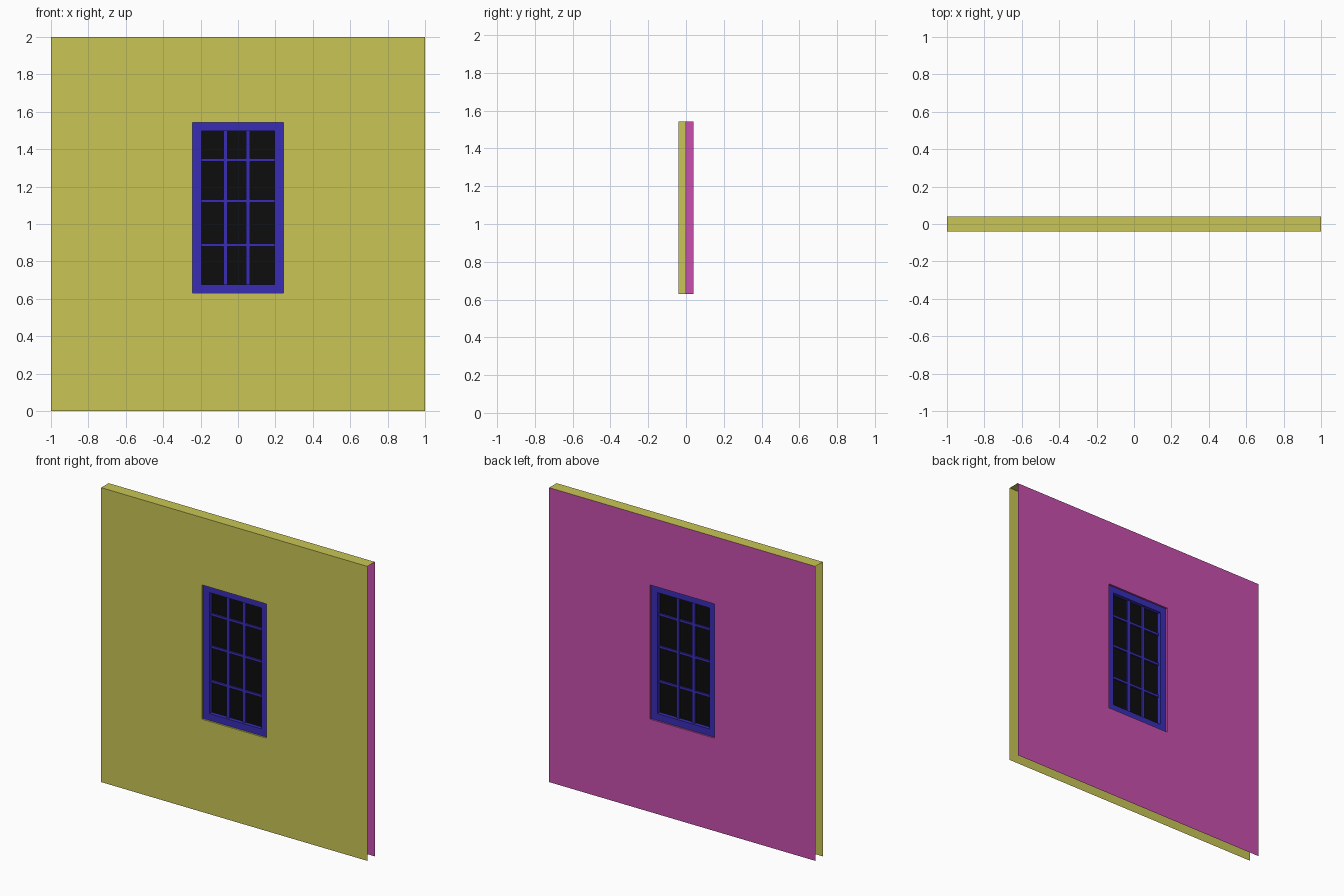
import bpy, bmesh
from mathutils import Matrix

if "Cube" in bpy.data.objects:
    bpy.data.objects.remove(bpy.data.objects["Cube"])

WALL = (-1.0, 1.0, 0.0, 2.0)             # x0, x1, z0, z1
HOLE = (-0.243, 0.242, 0.63, 1.542)
SASH = (-0.195, 0.195, 0.676, 1.498)     # inside edge of the window frame
HALF = 0.04                              # half the wall depth
SPLIT = -0.005                           # where the two wall skins meet in the opening


def material(name, rgb):
    m = bpy.data.materials.new(name)
    m.diffuse_color = (*rgb, 1)
    m.use_nodes = True
    m.node_tree.nodes["Principled BSDF"].inputs["Base Color"].default_value = m.diffuse_color
    return m


def finish(bm, name, mat):
    mesh = bpy.data.meshes.new(name)
    bm.to_mesh(mesh)
    bm.free()
    mesh.materials.append(mat)
    ob = bpy.data.objects.new(name, mesh)
    bpy.context.collection.objects.link(ob)
    return ob


def loop(bm, rect, y):
    x0, x1, z0, z1 = rect
    return [bm.verts.new((x, y, z)) for x, z in ((x0, z0), (x1, z0), (x1, z1), (x0, z1))]


def wall_skin(name, y, mat, cap=False):
    """Open sheet with a window hole and a reveal turned into the wall."""
    bm = bmesh.new()
    outer, hole, reveal = loop(bm, WALL, y), loop(bm, HOLE, y), loop(bm, HOLE, SPLIT)
    for i in range(4):
        j = (i + 1) % 4
        bm.faces.new((outer[i], outer[j], hole[j], hole[i]))
        bm.faces.new((hole[i], hole[j], reveal[j], reveal[i]))
    if cap:
        back = [bm.verts.new((x, -y, WALL[3])) for x in WALL[:2]]
        bm.faces.new((outer[3], outer[2], back[1], back[0]))
    if y > 0:
        bmesh.ops.reverse_faces(bm, faces=bm.faces[:])
    return finish(bm, name, mat)


def boxes(name, rects, depth, mat):
    """Boxes centred on y = 0, one per x/z rectangle."""
    bm = bmesh.new()
    for x0, x1, z0, z1 in rects:
        m = Matrix.Translation(((x0 + x1) / 2, 0, (z0 + z1) / 2)) @ Matrix.Diagonal(
            (x1 - x0, 2 * depth, z1 - z0, 1))
        bmesh.ops.create_cube(bm, size=1, matrix=m)
    return finish(bm, name, mat)


yellow = material("outer_wall_yellow", (0.58, 0.56, 0.09))
magenta = material("inner_wall_magenta", (0.58, 0.08, 0.42))
blue = material("frame_blue", (0.04, 0.027, 0.46))
black = material("glass_black", (0.004, 0.004, 0.004))

# Wall skins: ends and underside are open, the front skin carries the top
wall_skin("outer_wall", -HALF, yellow, cap=True)
wall_skin("inner_wall", HALF, magenta)

# Window frame
hx0, hx1, hz0, hz1 = HOLE
sx0, sx1, sz0, sz1 = SASH
boxes("window_frame", [(hx0, sx0, hz0, hz1), (sx1, hx1, hz0, hz1),
                       (sx0, sx1, hz0, sz0), (sx0, sx1, sz1, hz1)], 0.028, blue)

# Glazing bars
boxes("vertical_bars", [(x - 0.011, x + 0.011, sz0, sz1) for x in (-0.066, 0.053)], 0.013, blue)
boxes("horizontal_bars", [(sx0, sx1, z - 0.008, z + 0.008) for z in (0.889, 1.123, 1.343)], 0.012, blue)

# Glass
boxes("glass", [SASH], 0.002, black)
